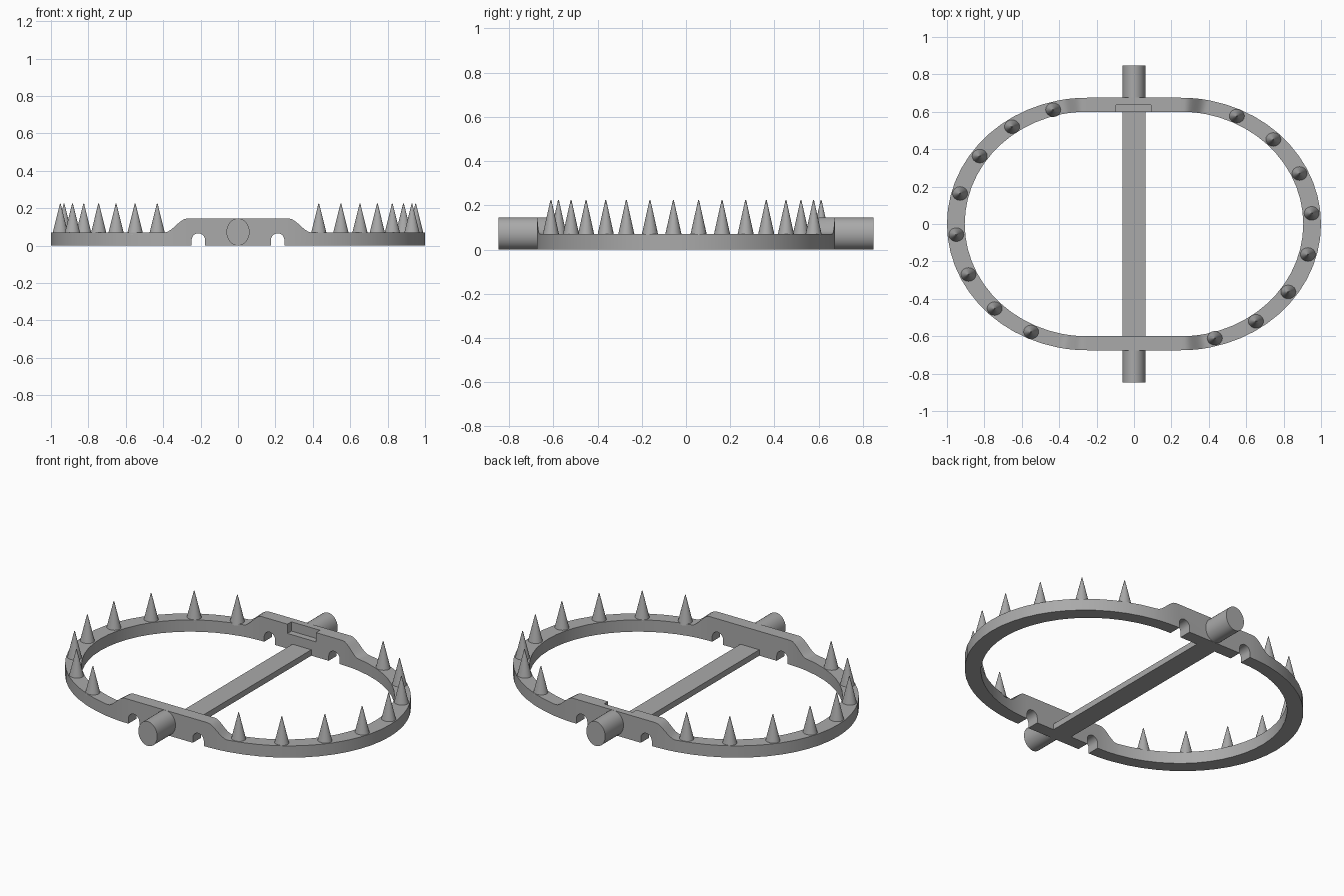
import bpy, bmesh
from math import sin, cos, pi, radians
from mathutils import Matrix

cube = bpy.data.objects.get("Cube")
if cube:
    bpy.data.objects.remove(cube)

steel = bpy.data.materials.new("grey steel")
GREY = (0.4, 0.4, 0.4, 1)
steel.use_nodes = True
steel.diffuse_color = GREY
steel.node_tree.nodes["Principled BSDF"].inputs["Base Color"].default_value = GREY


def finish(name, bm, smooth=True):
    """Turn a bmesh into a steel object."""
    bmesh.ops.recalc_face_normals(bm, faces=bm.faces)
    mesh = bpy.data.meshes.new(name)
    bm.to_mesh(mesh)
    bm.free()
    mesh.materials.append(steel)
    ob = bpy.data.objects.new(name, mesh)
    bpy.context.collection.objects.link(ob)
    if smooth:
        shade(ob)
    return ob


def select(ob):
    bpy.ops.object.select_all(action='DESELECT')
    ob.select_set(True)
    bpy.context.view_layer.objects.active = ob


def shade(ob):
    select(ob)
    bpy.ops.object.shade_smooth_by_angle(angle=radians(35))


def add_prism(bm, outline, y0, y1):
    """Extrude an (x, z) outline along y."""
    ends = [[bm.verts.new((x, y, z)) for x, z in outline] for y in (y0, y1)]
    for end in ends:
        bm.faces.new(end)
    for i in range(len(outline)):
        j = (i + 1) % len(outline)
        bm.faces.new((ends[0][i], ends[0][j], ends[1][j], ends[1][i]))


def box_outline(x0, x1, z0, z1):
    return [(x0, z0), (x1, z0), (x1, z1), (x0, z1)]


# Jaw ring: oval band whose top swells into a hump at the hinges
STRAIGHT = 0.25
RING_H, HUMP_H = 0.07, 0.145


def hump(x):
    f = min(max((0.385 - abs(x)) / 0.115, 0), 1)
    return RING_H + (HUMP_H - RING_H) * f * f * (3 - 2 * f)


angles = [i * 6.5 for i in range(13)] + [79 + i * 1.175 for i in range(9)] + [90]
quarter = []
for a in map(radians, angles):
    c, s = cos(a), sin(a)
    quarter.append((STRAIGHT + 0.75 * c, 0.675 * s, STRAIGHT + 0.655 * c, 0.6 * s))
quarter.append((0, 0.675, 0, 0.6))
half = quarter + [(-a, b, -c, d) for a, b, c, d in reversed(quarter[:-1])]
loop = half + [(a, -b, c, -d) for a, b, c, d in reversed(half[1:-1])]

bm = bmesh.new()
sections = []
for xo, yo, xi, yi in loop:
    h = hump((xo + xi) / 2)
    sections.append([bm.verts.new(p) for p in
                     ((xo, yo, 0), (xo, yo, h), (xi, yi, h), (xi, yi, 0))])
for k, sec in enumerate(sections):
    nxt = sections[(k + 1) % len(sections)]
    for i in range(4):
        j = (i + 1) % 4
        bm.faces.new((sec[i], sec[j], nxt[j], nxt[i]))
ring = finish("jaw_ring", bm, smooth=False)

# Arched notches under the humps and the latch pocket inside the back jaw
bm = bmesh.new()
for cx in (-0.212, 0.212):
    arch = [(cx + 0.036 * cos(i * pi / 10), 0.03 + 0.036 * sin(i * pi / 10))
            for i in range(11)]
    outline = arch + [(cx - 0.036, -0.05), (cx + 0.036, -0.05)]
    for side in (-1, 1):
        add_prism(bm, outline, side * 0.5, side * 0.8)
add_prism(bm, box_outline(-0.095, 0.092, 0.09, 0.25), 0.55, 0.637)
cutter = finish("notch_cutter", bm, smooth=False)
cutter.hide_render = True

cut = ring.modifiers.new("notches", 'BOOLEAN')
cut.operation = 'DIFFERENCE'
cut.solver = 'EXACT'
cut.object = cutter
select(ring)
bpy.ops.object.modifier_apply(modifier=cut.name)
bpy.data.objects.remove(cutter)
shade(ring)

# Flat base bar between the hinges
bm = bmesh.new()
add_prism(bm, box_outline(-0.062, 0.062, 0, 0.035), -0.61, 0.61)
finish("base_bar", bm, smooth=False)

# Hinge pins, slightly taller than wide
pin = [(0.062 * cos(i * pi / 16), 0.0725 + 0.0725 * sin(i * pi / 16)) for i in range(32)]
for name, side in (("front_hinge_pin", -1), ("back_hinge_pin", 1)):
    bm = bmesh.new()
    add_prism(bm, pin, side * 0.65, side * 0.847)
    finish(name, bm)

# Conical teeth, repeated by half a turn on the other jaw
teeth = [(0.55, 0.577), (0.745, 0.452), (0.885, 0.27), (0.95, 0.057),
         (0.93, -0.163), (0.825, -0.363), (0.652, -0.52), (0.432, -0.611)]
for jaw, turn in (("left", 1), ("right", -1)):
    for n, (x, y) in enumerate(teeth, 1):
        bm = bmesh.new()
        place = (Matrix.Translation((turn * x, turn * y, 0.1425))
                 @ Matrix.Diagonal((1, 0.9, 1, 1)))
        bmesh.ops.create_cone(bm, cap_ends=True, segments=20, radius1=0.043,
                              radius2=0.002, depth=0.165, matrix=place)
        finish(f"{jaw}_tooth_{n}", bm)
